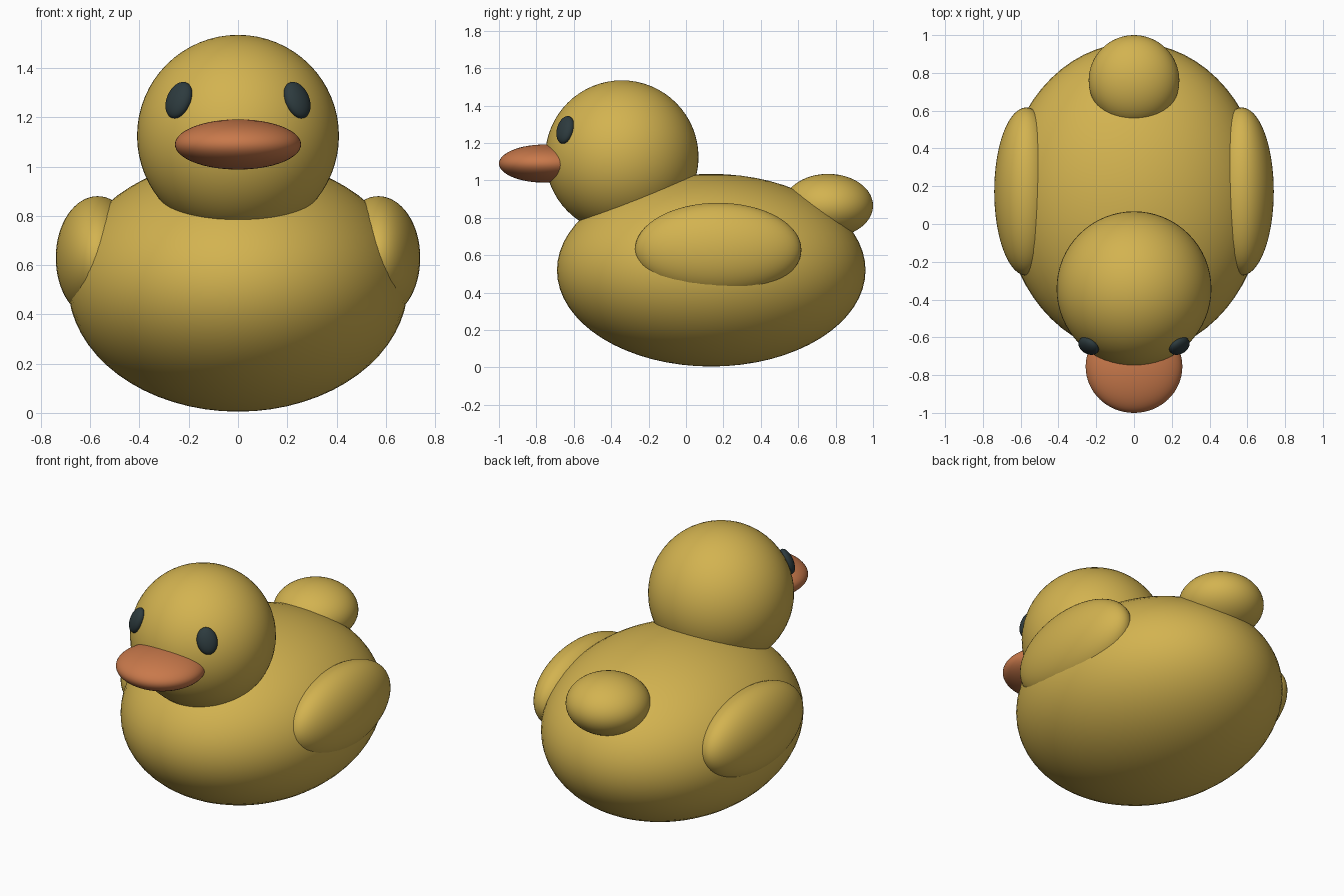
import bpy
import bmesh
from math import radians

if "Cube" in bpy.data.objects:
    bpy.data.objects.remove(bpy.data.objects["Cube"])


def make_material(name, rgb):
    mat = bpy.data.materials.new(name)
    mat.use_nodes = True
    mat.diffuse_color = (*rgb, 1)
    mat.node_tree.nodes["Principled BSDF"].inputs["Base Color"].default_value = (*rgb, 1)
    mat.roughness = 0.6
    return mat


yellow = make_material("warm yellow", (0.65, 0.45, 0.08))
orange = make_material("bill orange", (0.58, 0.19, 0.07))
dark = make_material("eye charcoal", (0.026, 0.043, 0.048))


def ellipsoid(name, center, radii, mat, tilt=0, roll=0, turn=0):
    """Smooth ellipsoid, rolled about y, tilted about x, then turned about z."""
    mesh = bpy.data.meshes.new(name)
    bm = bmesh.new()
    bmesh.ops.create_uvsphere(bm, u_segments=64, v_segments=32, radius=1)
    bmesh.ops.scale(bm, vec=radii, verts=bm.verts)
    for face in bm.faces:
        face.smooth = True
    bm.to_mesh(mesh)
    bm.free()
    mesh.materials.append(mat)
    obj = bpy.data.objects.new(name, mesh)
    obj.location = center
    obj.rotation_mode = 'YXZ'
    obj.rotation_euler = (radians(tilt), radians(roll), radians(turn))
    bpy.context.collection.objects.link(obj)
    return obj


# Body, head, tail and bill on the centre line
ellipsoid("body", (0, 0.135, 0.52), (0.69, 0.825, 0.515), yellow)
ellipsoid("head", (0, -0.343, 1.125), (0.41, 0.41, 0.41), yellow)
ellipsoid("tail", (0, 0.76, 0.865), (0.24, 0.24, 0.17), yellow)
ellipsoid("bill", (0, -0.755, 1.09), (0.256, 0.245, 0.102), orange)

# Wings and eyes, mirrored left and right
for side, label in ((1, "left"), (-1, "right")):
    ellipsoid(label + "_wing", (side * 0.57, 0.172, 0.63), (0.17, 0.445, 0.25), yellow)
    ellipsoid(label + "_eye", (side * 0.24, -0.645, 1.27), (0.058, 0.036, 0.078), dark,
              tilt=-20, roll=-10 * side, turn=38 * side)
